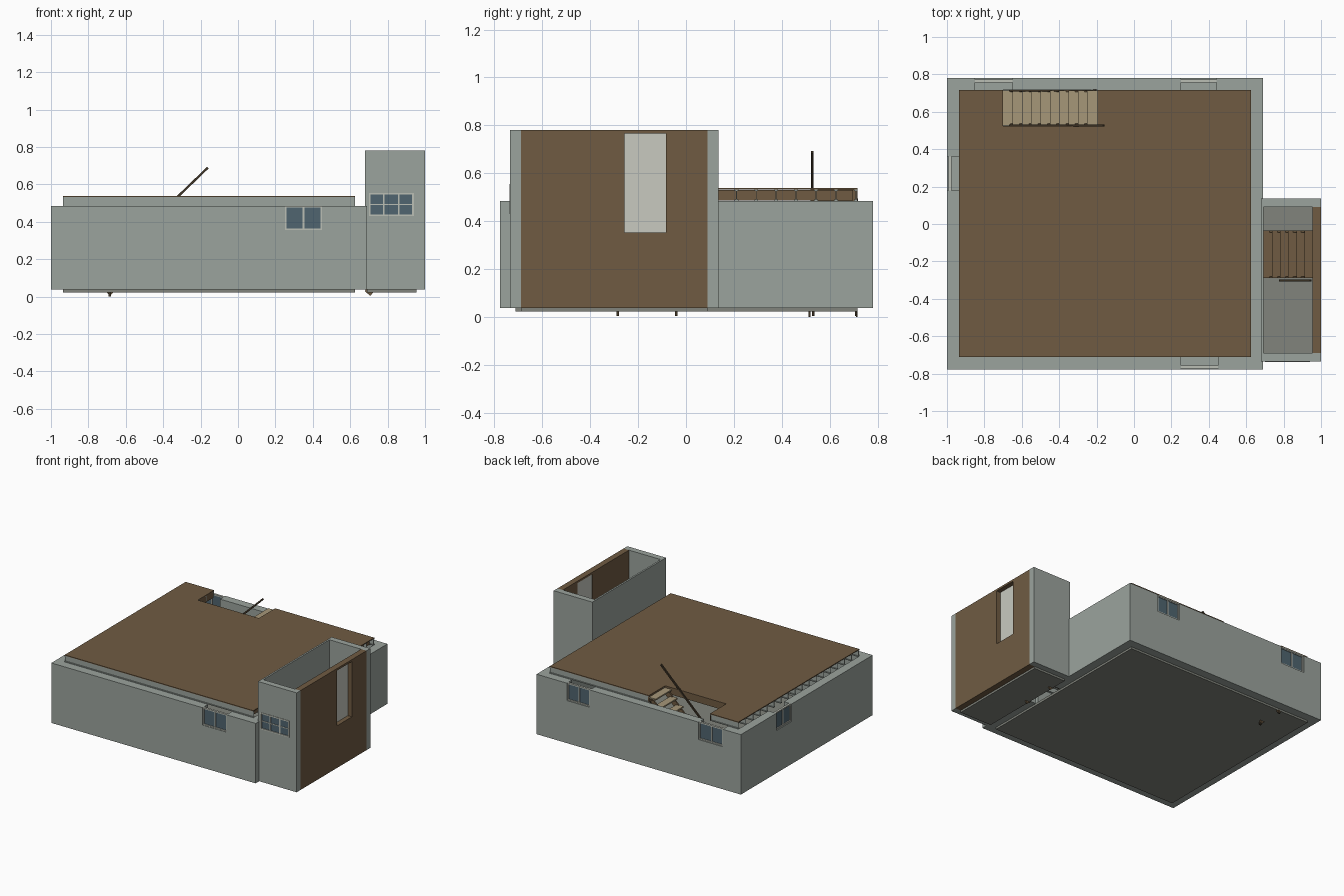
import bpy, bmesh, math

if "Cube" in bpy.data.objects:
    bpy.data.objects.remove(bpy.data.objects["Cube"])

def mat(name, c):
    m = bpy.data.materials.new(name)
    m.diffuse_color = (*c, 1)
    m.use_nodes = True
    m.node_tree.nodes["Principled BSDF"].inputs["Base Color"].default_value = m.diffuse_color
    return m

CONC = mat("concrete", (0.33, 0.37, 0.34))
SLAB = mat("slab_grey", (0.22, 0.23, 0.20))
BROWN = mat("brown_wood", (0.16, 0.105, 0.055))
TAN = mat("tan_tread", (0.38, 0.31, 0.19))
DARK = mat("dark_wood", (0.05, 0.035, 0.02))
GLASS = mat("glass", (0.08, 0.13, 0.16))
FRAME = mat("frame", (0.50, 0.52, 0.46))
DOOR = mat("door_white", (0.58, 0.59, 0.53))

def mesh_obj(name, bm, m):
    bmesh.ops.recalc_face_normals(bm, faces=bm.faces)
    me = bpy.data.meshes.new(name)
    bm.to_mesh(me)
    bm.free()
    ob = bpy.data.objects.new(name, me)
    bpy.context.collection.objects.link(ob)
    me.materials.append(m)
    return ob

def add_box(bm, x0, x1, y0, y1, z0, z1):
    for v in bmesh.ops.create_cube(bm, size=1)["verts"]:
        v.co = ((x0 + x1) / 2 + v.co.x * (x1 - x0),
                (y0 + y1) / 2 + v.co.y * (y1 - y0),
                (z0 + z1) / 2 + v.co.z * (z1 - z0))

def boxes(name, m, *dims):
    bm = bmesh.new()
    for d in dims:
        add_box(bm, *d)
    return mesh_obj(name, bm, m)

def slanted_beam(name, m, x0, z0, x1, z1, w, y0, y1):
    """Sloping plank; lower edge runs from (x0,z0) to (x1,z1)."""
    L = math.hypot(x1 - x0, z1 - z0)
    nx, nz = -(z1 - z0) / L * w, (x1 - x0) / L * w
    bm = bmesh.new()
    vs = [bm.verts.new((x, y0, z)) for x, z in
          [(x0, z0), (x1, z1), (x1 + nx, z1 + nz), (x0 + nx, z0 + nz)]]
    f = bm.faces.new(vs)
    r = bmesh.ops.extrude_face_region(bm, geom=[f])
    for v in r["geom"]:
        if isinstance(v, bmesh.types.BMVert):
            v.co.y = y1
    return mesh_obj(name, bm, m)

def cut(ob, *dims):
    for d in dims:
        c = boxes("opening_cutter", CONC, d)
        c.hide_render = True
        c.hide_set(True)
        b = ob.modifiers.new("opening", "BOOLEAN")
        b.operation, b.solver, b.object = "DIFFERENCE", "EXACT", c
        bpy.context.view_layer.objects.active = ob
        bpy.ops.object.modifier_apply(modifier=b.name)
        bpy.data.objects.remove(c)

def window(name, axis, pos, a0, a1, z0, z1, nx, nz):
    """Framed window centred on plane axis=pos, spanning a0..a1."""
    t, d = 0.009, 0.008
    def r(u0, u1, v0, v1, dep):
        if axis == "y":
            return (u0, u1, pos - dep, pos + dep, v0, v1)
        return (pos - dep, pos + dep, u0, u1, v0, v1)
    bars = [r(a0, a0 + t, z0, z1, d), r(a1 - t, a1, z0, z1, d),
            r(a0, a1, z0, z0 + t, d), r(a0, a1, z1 - t, z1, d)]
    for i in range(1, nx):
        u = a0 + (a1 - a0) * i / nx
        bars.append(r(u - t / 2, u + t / 2, z0 + t, z1 - t, d * 0.7))
    for i in range(1, nz):
        v = z0 + (z1 - z0) * i / nz
        bars.append(r(a0 + t, a1 - t, v - t / 3, v + t / 3, d * 0.7))
    boxes(name + "_frame", FRAME, *bars)
    boxes(name + "_glass", GLASS, r(a0 + t, a1 - t, z0 + t, z1 - t, 0.002))

# main foundation walls
ZB, ZT = 0.037, 0.485
IX0, IX1, IY0, IY1 = -0.935, 0.625, -0.712, 0.717
front = boxes("front_wall", CONC, (-1, 0.69, -0.777, IY0, ZB, ZT))
back = boxes("back_wall", CONC, (-1, 0.69, IY1, 0.78, ZB, ZT))
left = boxes("left_wall", CONC, (-1, IX0, IY0, IY1, ZB, ZT))
right = boxes("right_wall", CONC, (IX1, 0.69, IY0, IY1, ZB, ZT))
WZ = 0.355
cut(front, (0.25, 0.45, -0.9, -0.6, WZ, 0.5))
cut(back, (0.25, 0.44, 0.6, 0.9, WZ, 0.5), (-0.85, -0.65, 0.6, 0.9, WZ, 0.5))
cut(left, (-1.1, -0.8, 0.18, 0.36, WZ, 0.5))
cut(right, (0.5, 0.8, -0.29, -0.035, 0.0, 0.44))
window("front_window", "y", -0.765, 0.25, 0.45, WZ, ZT, 2, 1)
window("back_window_a", "y", 0.765, 0.25, 0.44, WZ, ZT, 2, 1)
window("back_window_b", "y", 0.765, -0.85, -0.65, WZ, ZT, 2, 1)
window("left_window", "x", -0.985, 0.18, 0.36, WZ, ZT, 2, 1)

# basement slab
boxes("basement_slab", SLAB, (IX0, IX1, IY0, IY1, 0.022, 0.04))

# floor deck with a notch for the stairwell
SX0, SX1, SY = -0.70, -0.195, 0.525
boxes("floor_deck", BROWN, (IX0, IX1, IY0, SY, 0.532, 0.538),
      (IX0, SX0, SY, IY1, 0.532, 0.538), (SX1, IX1, SY, IY1, 0.532, 0.538))

# I-shaped joists under the deck
dims = []
N = 17
for i in range(N + 1):
    y = IY0 + 0.008 + (IY1 - IY0 - 0.016) * i / N
    spans = [(IX0, IX1)] if y < SY else [(IX0, SX0), (SX1, IX1)]
    for a, b in spans:
        dims += [(a, b, y - 0.008, y + 0.008, 0.485, 0.491),
                 (a, b, y - 0.008, y + 0.008, 0.526, 0.532),
                 (a, b, y - 0.002, y + 0.002, 0.491, 0.526)]
boxes("floor_joists", CONC, *dims)
boxes("joist_blocking", BROWN, (0.595, 0.60, IY0 + 0.02, IY1 - 0.02, 0.487, 0.531))
boxes("stairwell_trim", BROWN, (SX0, SX1, SY - 0.006, SY, 0.485, 0.532),
      (SX0 - 0.006, SX0, SY, IY1, 0.485, 0.532), (SX1, SX1 + 0.006, SY, IY1, 0.485, 0.532))

# entry block walls
BT = 0.78
bf = boxes("entry_front_wall", CONC, (0.68, 1, -0.735, -0.69, ZB, BT))
boxes("entry_back_wall", CONC, (0.68, 1, 0.09, 0.135, ZB, BT))
bl = boxes("entry_left_wall", CONC, (0.68, 0.693, -0.69, 0.09, ZB, BT))
br = boxes("entry_right_wall", BROWN, (0.955, 1, -0.69, 0.09, ZB, BT))
cut(bf, (0.70, 0.94, -0.8, -0.6, 0.43, 0.555))
cut(bl, (0.6, 0.75, -0.29, -0.035, 0.0, 0.44))
cut(br, (0.9, 1.1, -0.257, -0.083, 0.352, 0.765))
window("entry_window", "y", -0.73, 0.70, 0.94, 0.43, 0.555, 3, 2)
boxes("entry_door", DOOR, (0.956, 0.966, -0.257, -0.083, 0.352, 0.765))
boxes("entry_slab", SLAB, (0.69, 0.955, -0.69, 0.09, 0.022, 0.04))

def stairs(name, m, x0, x1, y0, y1, z0, z1, n):
    """Open treads between two sloping stringers, rising towards +x."""
    run, rise = (x1 - x0) / n, (z1 - z0) / n
    boxes(name + "_treads", m, *[(x0 + run * i, x0 + run * (i + 1) + 0.006, y0, y1,
          z0 + rise * (i + 1) - 0.01, z0 + rise * (i + 1)) for i in range(n)])
    for k, y in (("near", y0), ("far", y1 - 0.01)):
        slanted_beam(f"{name}_stringer_{k}", BROWN, x0 + 0.015, 0.004,
                     x1, z1 - 0.04, 0.04, y, y + 0.01)

# basement stairs and entry stairs
stairs("basement_stairs", TAN, -0.70, -0.20, 0.527, 0.715, 0.035, 0.525, 10)
stairs("entry_stairs", BROWN, 0.693, 0.955, -0.29, -0.035, 0.035, 0.35, 6)

# handrails
slanted_beam("basement_handrail", DARK, -0.66, 0.20, -0.157, 0.685, 0.012, 0.521, 0.532)
slanted_beam("basement_wall_rail", DARK, -0.66, 0.14, -0.20, 0.485, 0.012, 0.708, 0.718)
slanted_beam("entry_handrail", DARK, 0.785, 0.26, 0.95, 0.455, 0.012, -0.307, -0.297)

# ground contact feet under the stringers
boxes("stringer_tips", DARK, (-0.692, -0.678, 0.511, 0.52, 0.0, 0.03),
      (-0.692, -0.678, 0.71, 0.717, 0.0, 0.03))
